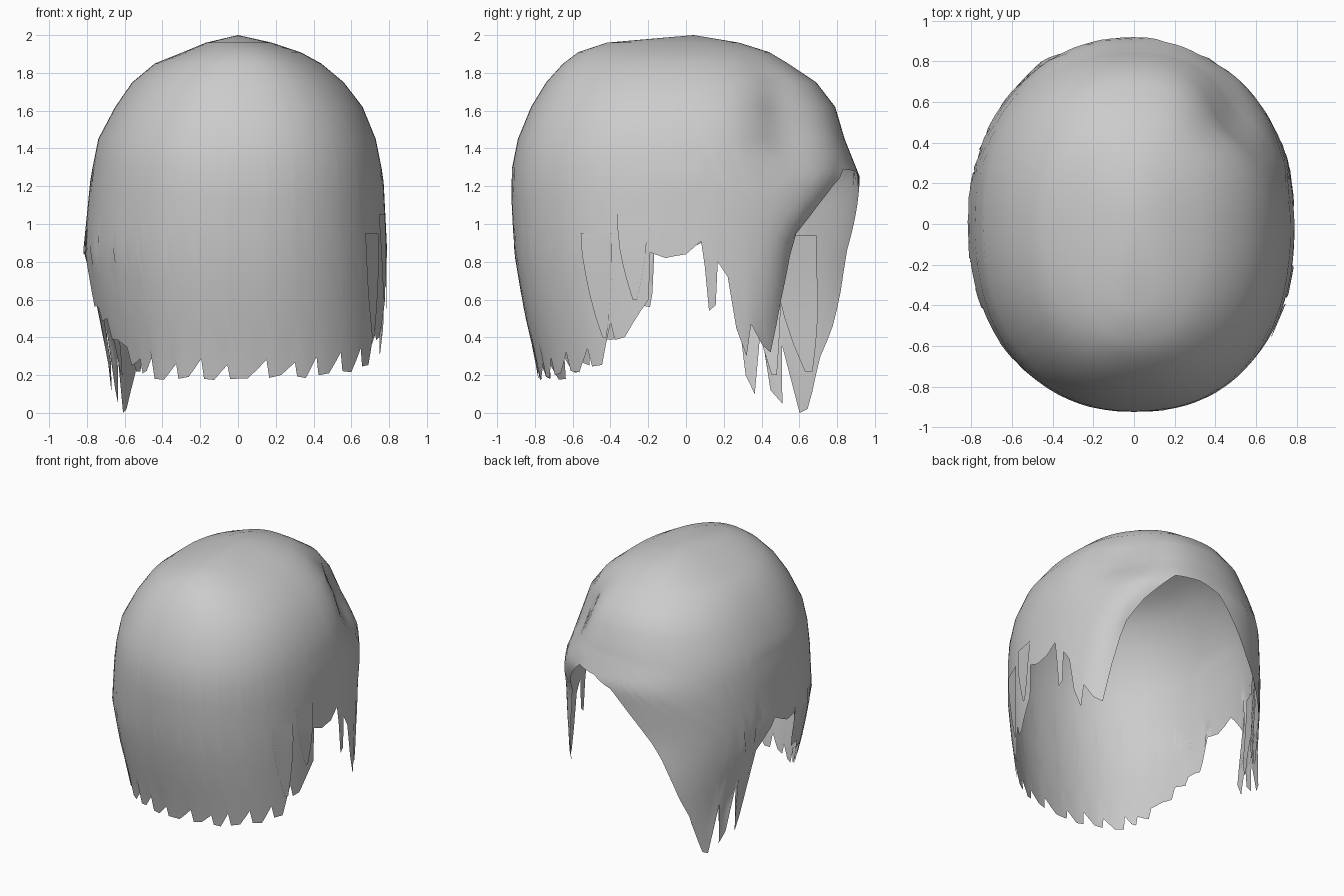
import bpy, bmesh, math, random
from mathutils import Vector

cube = bpy.data.objects.get("Cube")
if cube:
    bpy.data.objects.remove(cube)
random.seed(4)

hair = bpy.data.materials.new("hair_grey")
hair.use_nodes = True
hair.diffuse_color = (0.6, 0.6, 0.6, 1)
hair.node_tree.nodes["Principled BSDF"].inputs["Base Color"].default_value = (0.6, 0.6, 0.6, 1)

# Head outline per height: z, half width at -x, half width at +x, reach to -y, reach to +y
OUTLINE = [
    (2.0, 0, 0, 0, 0), (1.96, .17, .18, .42, .28), (1.91, .29, .33, .57, .44),
    (1.85, .44, .44, .65, .54), (1.75, .56, .56, .74, .69), (1.62, .65, .66, .82, .79),
    (1.45, .74, .73, .89, .84), (1.25, .78, .77, .93, .92), (.85, .82, .79, .91, .9),
    (.55, .77, .79, .86, .95), (.25, .7, .79, .79, 1.0), (0, .7, .78, .76, 1.1)]

# Hem height by angle, from the ear (+x) round the face opening to the other ear
FACE_HEM = [
    (0, .84), (4, .91), (5, .78), (6, .54), (8, .57), (9, .8), (12, .72), (14, .45),
    (17, .3), (19, .47), (23, .36), (27, .32), (33, .6), (42, .95), (51, 1.1), (59, 1.2),
    (67, 1.29), (80, 1.28), (90, 1.22), (103, .99), (116, .74), (128, .46), (136, .3),
    (146, .02), (149, 0), (151, .36), (154, .05), (157, .12), (158, .45), (162, .1),
    (164, .2), (166, .7), (171, .8), (176, .9), (183, .83)]
# Trend of the ragged hem across the closed side, ear to ear
BACK_HEM = [(189, .85), (190, .58), (200, .48), (212, .3), (230, .2), (270, .2),
            (300, .22), (325, .27), (336, .42), (349, .55)]
# Angle of the rolled rim beside the face, by height
RIM = [(0, 25), (.32, 27), (.6, 33), (.95, 42), (1.19, 59), (1.4, 66)]


def lerp_table(table, key):
    """Interpolate rows whose first entry is the ascending key."""
    for lo, hi in zip(table, table[1:]):
        if key <= hi[0]:
            f = (key - lo[0]) / (hi[0] - lo[0])
            return [a + (b - a) * f for a, b in zip(lo, hi)][1:]
    return list(table[-1][1:])


def surface(angle, z, inset=1.0):
    """Point on the head-shaped surface, with a valley above the brim and a rolled rim."""
    neg_x, pos_x, neg_y, pos_y = lerp_table(OUTLINE[::-1], z)
    c, s = math.cos(math.radians(angle)), math.sin(math.radians(angle))
    power = .87 if c > 0 > s else .91
    x = abs(c) ** power * (pos_x if c > 0 else -neg_x)
    y = abs(s) ** power * (pos_y if s > 0 else -neg_y)
    valley_angle = 40 + (z - 1.5) * 25
    valley = .14 * math.exp(-((angle - valley_angle) / 18) ** 2 - ((z - 1.55) / .22) ** 2)
    near_rim = max(0, 1 - abs(lerp_table(RIM, z)[0] - angle) / 16)
    roll = .07 * near_rim ** 2 * max(0, min(1, (1.35 - z) / .4))
    k = inset * (1 - valley - roll)
    return Vector((x * k, y * k, z))


def make_object(name, bm):
    bmesh.ops.recalc_face_normals(bm, faces=bm.faces)
    mesh = bpy.data.meshes.new(name)
    bm.to_mesh(mesh)
    bm.free()
    mesh.materials.append(hair)
    obj = bpy.data.objects.new(name, mesh)
    bpy.context.collection.objects.link(obj)
    for poly in mesh.polygons:
        poly.use_smooth = True


def hem_keys():
    """Join the face hem with broad, uneven teeth along the closed side."""
    keys = FACE_HEM + [(189, .85)]
    angle = 190
    while angle < 345:
        base = lerp_table(BACK_HEM, angle)[0]
        width = random.uniform(6, 13)
        keys += [(angle, base + random.uniform(.05, .1)), (angle + 1, base - .02),
                 (angle + width * .5, base - random.uniform(0, .03))]
        angle += width
    keys = [k for k in keys if k[0] < 349]
    return keys + [(349.5, .6), (350.5, .85), (355, .82), (360, .84)]


def build_shell():
    keys = hem_keys()
    columns = []
    for lo, hi in zip(keys, keys[1:]):
        parts = max(1, math.ceil((hi[0] - lo[0]) / 4))
        columns += [(lo[0] + (hi[0] - lo[0]) * i / parts,
                     lo[1] + (hi[1] - lo[1]) * i / parts) for i in range(parts)]
    bm = bmesh.new()
    crown = bm.verts.new((0, .04, 2))
    upper = [row[0] for row in OUTLINE[1:7]]
    rows = 8
    grid = []
    for angle, hem in columns:
        heights = upper + [upper[-1] + (hem - upper[-1]) * i / rows for i in range(1, rows + 1)]
        grid.append([bm.verts.new(surface(angle, z)) for z in heights])
    for a, b in zip(grid, grid[1:] + grid[:1]):
        bm.faces.new((crown, a[0], b[0]))
        for i in range(len(a) - 1):
            bm.faces.new((a[i], a[i + 1], b[i + 1], b[i]))
    make_object("hair_shell", bm)


def build_lock(name, start, end, top, tip, inset):
    """A tapering loose lock that follows the head surface."""
    bm = bmesh.new()
    steps = 5
    pairs = []
    for i in range(steps + 1):
        t = i / steps
        z = top + (tip - top) * t
        half = (end - start) / 2 * (1 - .85 * t ** 2)
        mid = (start + end) / 2
        pairs.append([bm.verts.new(surface(mid + d, z, inset)) for d in (-half, half)])
    for a, b in zip(pairs, pairs[1:]):
        bm.faces.new((a[0], a[1], b[1], b[0]))
    make_object(name, bm)


build_shell()

# Loose locks tucked under or over the shell
build_lock("inner_face_lock", 129, 151, .94, .22, .96)
build_lock("inner_temple_lock", 148, 160, .9, .2, .97)
build_lock("ear_wisp", 340, 350, 1.05, .6, 1.01)
build_lock("side_lock", 326, 338, .95, .4, 1.01)
